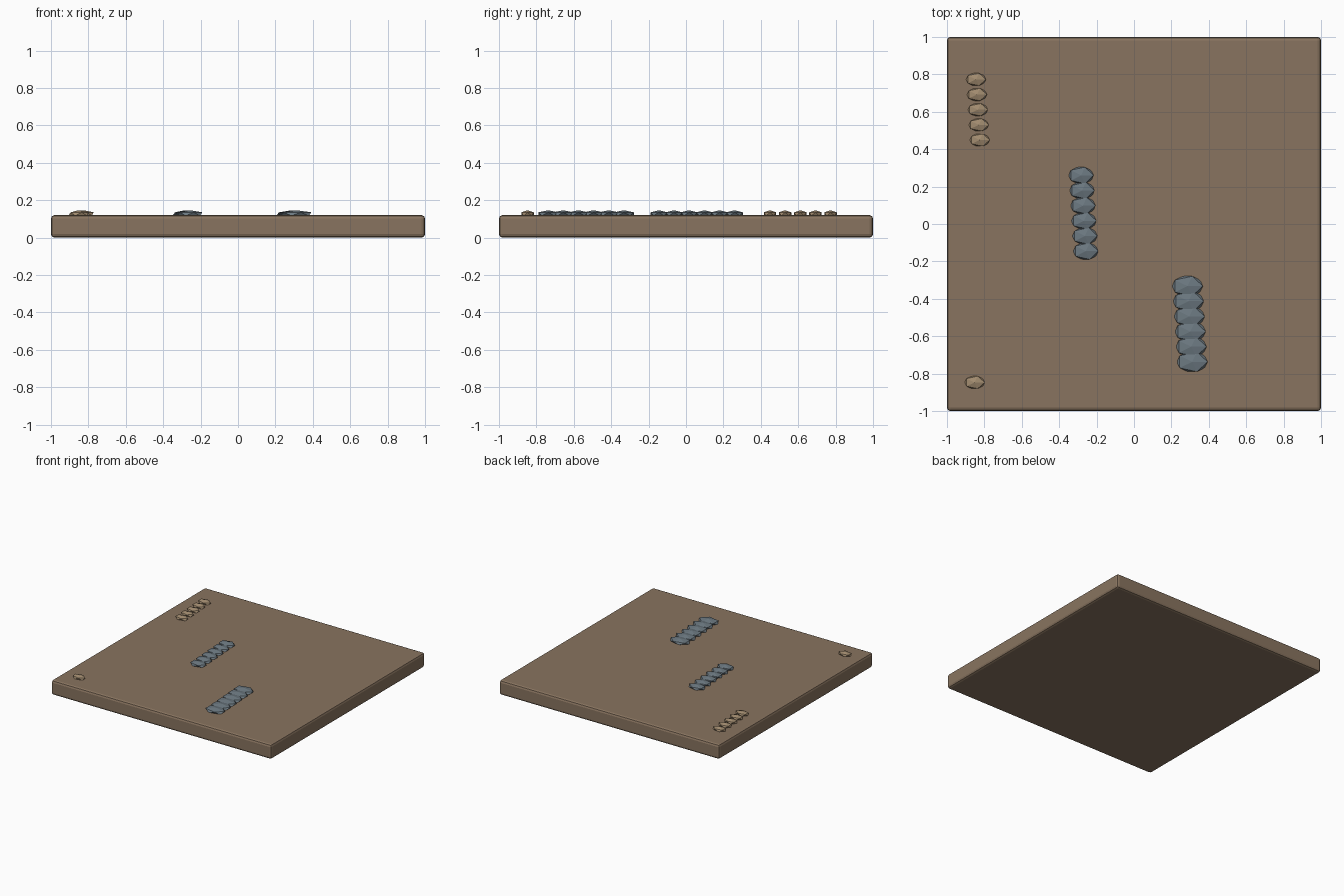
import bpy

if "Cube" in bpy.data.objects:
    bpy.data.objects.remove(bpy.data.objects["Cube"])


def material(name, rgb):
    m = bpy.data.materials.new(name)
    m.diffuse_color = (*rgb, 1)
    m.use_nodes = True
    m.node_tree.nodes["Principled BSDF"].inputs["Base Color"].default_value = m.diffuse_color
    return m


earth = material("earth", (0.25, 0.175, 0.115))
tan = material("tan_stone", (0.36, 0.26, 0.16))
slate = material("slate_stone", (0.15, 0.19, 0.22))

# Ground slab with softened edges
bpy.ops.mesh.primitive_cube_add(size=1, location=(0, 0, 0.06))
slab = bpy.context.object
slab.name = "ground_slab"
slab.scale = (2, 2, 0.12)
bpy.ops.object.transform_apply(location=False, rotation=False, scale=True)
bevel = slab.modifiers.new("soft_edges", 'BEVEL')
bevel.width = 0.018
bevel.segments = 2
slab.data.materials.append(earth)


def stone(name, x, y, rx, ry, mat):
    """Flattened faceted stone half sunk in the slab."""
    bpy.ops.mesh.primitive_ico_sphere_add(subdivisions=1, radius=1, location=(x, y, 0.126))
    o = bpy.context.object
    o.name = name
    o.scale = (rx, ry, 0.02)
    o.data.materials.append(mat)


def row(name, start, count, rx, ry, mat):
    for i in range(count):
        stone(f"{name}_{i + 1}", start[0] + 0.005 * i, start[1] - 0.081 * i, rx, ry, mat)


# Rows of stones and one lone pebble
row("pebble", (-0.845, 0.773), 5, 0.06, 0.039, tan)
row("middle_stone", (-0.283, 0.26), 6, 0.075, 0.052, slate)
row("large_stone", (0.286, -0.332), 6, 0.092, 0.062, slate)
stone("lone_pebble", -0.852, -0.847, 0.06, 0.039, tan)
